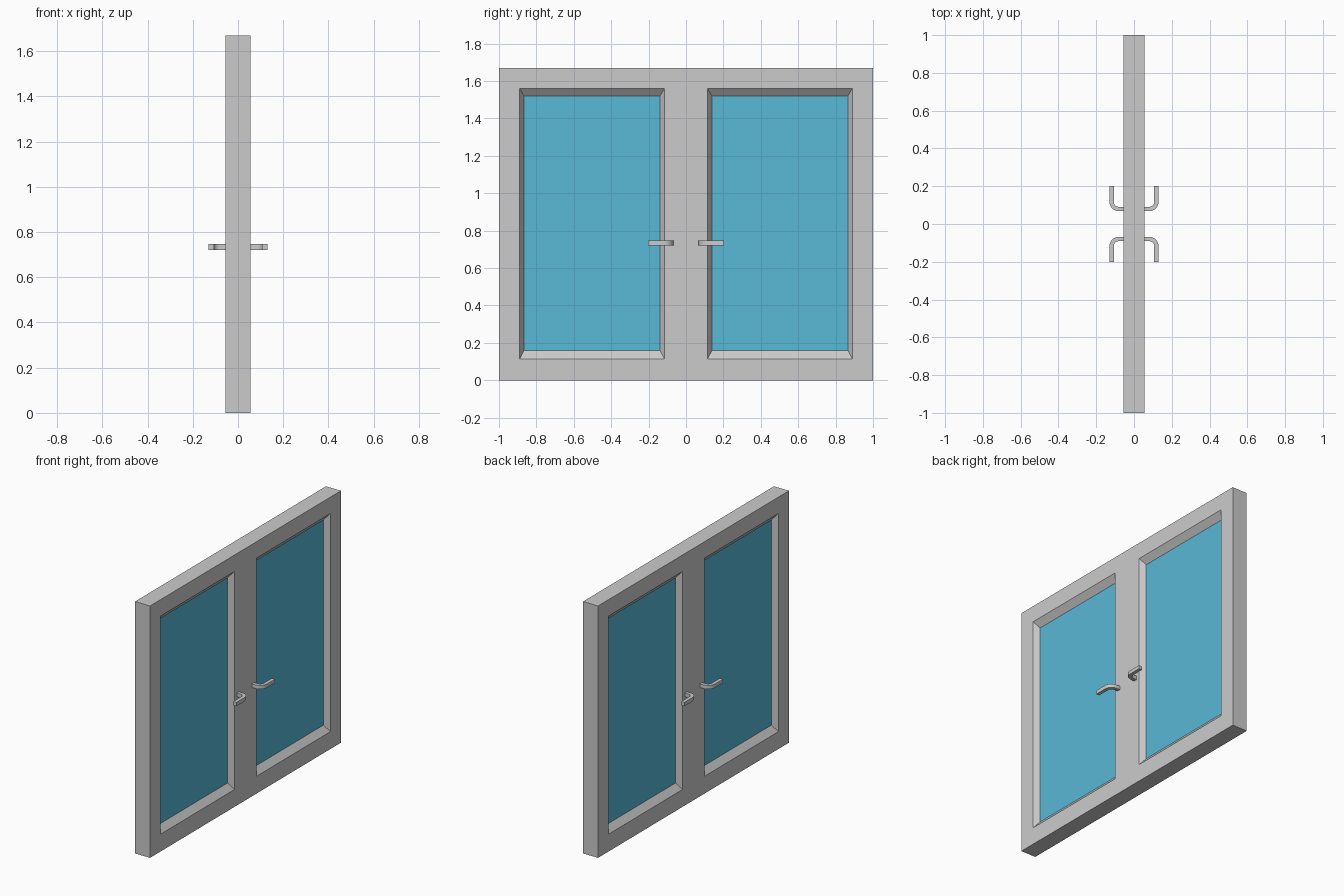
import bpy, bmesh
from math import sin, cos, pi

if "Cube" in bpy.data.objects:
    bpy.data.objects.remove(bpy.data.objects["Cube"])

HALF = 0.055      # half thickness of the frame
GLASS = 0.02      # half thickness of the pane
HEIGHT = 1.67


def make_object(name, bm, mat=None):
    bmesh.ops.recalc_face_normals(bm, faces=bm.faces[:])
    mesh = bpy.data.meshes.new(name)
    bm.to_mesh(mesh)
    bm.free()
    if mat:
        mesh.materials.append(mat)
    obj = bpy.data.objects.new(name, mesh)
    bpy.context.collection.objects.link(obj)
    return obj


def ring(bm, x, rect, side):
    y0, y1, z0, z1 = rect
    return [bm.verts.new((x, side * y, z))
            for y, z in ((y0, z0), (y1, z0), (y1, z1), (y0, z1))]


OUTER = (0.0, 1.0, 0.0, HEIGHT)
OPENING = (0.115, 0.889, 0.115, 1.561)
PANE = (0.139, 0.866, 0.158, 1.519)


def frame_leaf(name, side):
    # Closed loop of rectangles: outer wall, faces, sloped reveals
    bm = bmesh.new()
    sections = [(HALF, OUTER), (HALF, OPENING), (GLASS, PANE),
                (-GLASS, PANE), (-HALF, OPENING), (-HALF, OUTER)]
    rings = [ring(bm, x, r, side) for x, r in sections]
    for a, b in zip(rings, rings[1:] + rings[:1]):
        for i in range(4):
            j = (i + 1) % 4
            bm.faces.new((a[i], a[j], b[j], b[i]))
    return make_object(name, bm)


def glass_pane(name, side, mat):
    bm = bmesh.new()
    a, b = ring(bm, GLASS, PANE, side), ring(bm, -GLASS, PANE, side)
    bm.faces.new(a)
    bm.faces.new(b)
    for i in range(4):
        j = (i + 1) % 4
        bm.faces.new((a[i], a[j], b[j], b[i]))
    return make_object(name, bm, mat)


def lever_handle(name, sx, sy):
    # Flat L-shaped outline with a rounded bend, extruded upward
    cx, cy, steps = 0.081, 0.117, 6
    r_out, r_in = 0.049, 0.026

    def arc(r):
        return [(cx + r * sin(pi / 2 * i / steps), cy - r * cos(pi / 2 * i / steps))
                for i in range(steps + 1)]

    outline = ([(HALF - 0.005, cy - r_out)] + arc(r_out)
               + [(cx + r_out, 0.202), (cx + r_in, 0.202)]
               + arc(r_in)[::-1] + [(HALF - 0.005, cy - r_in)])
    bm = bmesh.new()
    face = bm.faces.new([bm.verts.new((sx * x, sy * y, 0.721)) for x, y in outline])
    ext = bmesh.ops.extrude_face_region(bm, geom=[face])
    top = [v for v in ext["geom"] if isinstance(v, bmesh.types.BMVert)]
    bmesh.ops.translate(bm, verts=top, vec=(0, 0, 0.025))
    obj = make_object(name, bm)
    bpy.ops.object.select_all(action='DESELECT')
    obj.select_set(True)
    bpy.context.view_layer.objects.active = obj
    bpy.ops.object.shade_smooth_by_angle(angle=pi / 6)
    return obj


blue = bpy.data.materials.new("blue_glass")
blue.diffuse_color = (0.10, 0.48, 0.68, 1.0)
blue.use_nodes = True
blue.node_tree.nodes["Principled BSDF"].inputs["Base Color"].default_value = blue.diffuse_color

# Two mirrored leaves, each with a pane and a handle on both faces
for side, label in ((-1, "left"), (1, "right")):
    frame_leaf(f"window_frame_{label}", side)
    glass_pane(f"glass_pane_{label}", side, blue)
    for sx, face_label in ((1, "outer"), (-1, "inner")):
        lever_handle(f"handle_{label}_{face_label}", sx, side)
